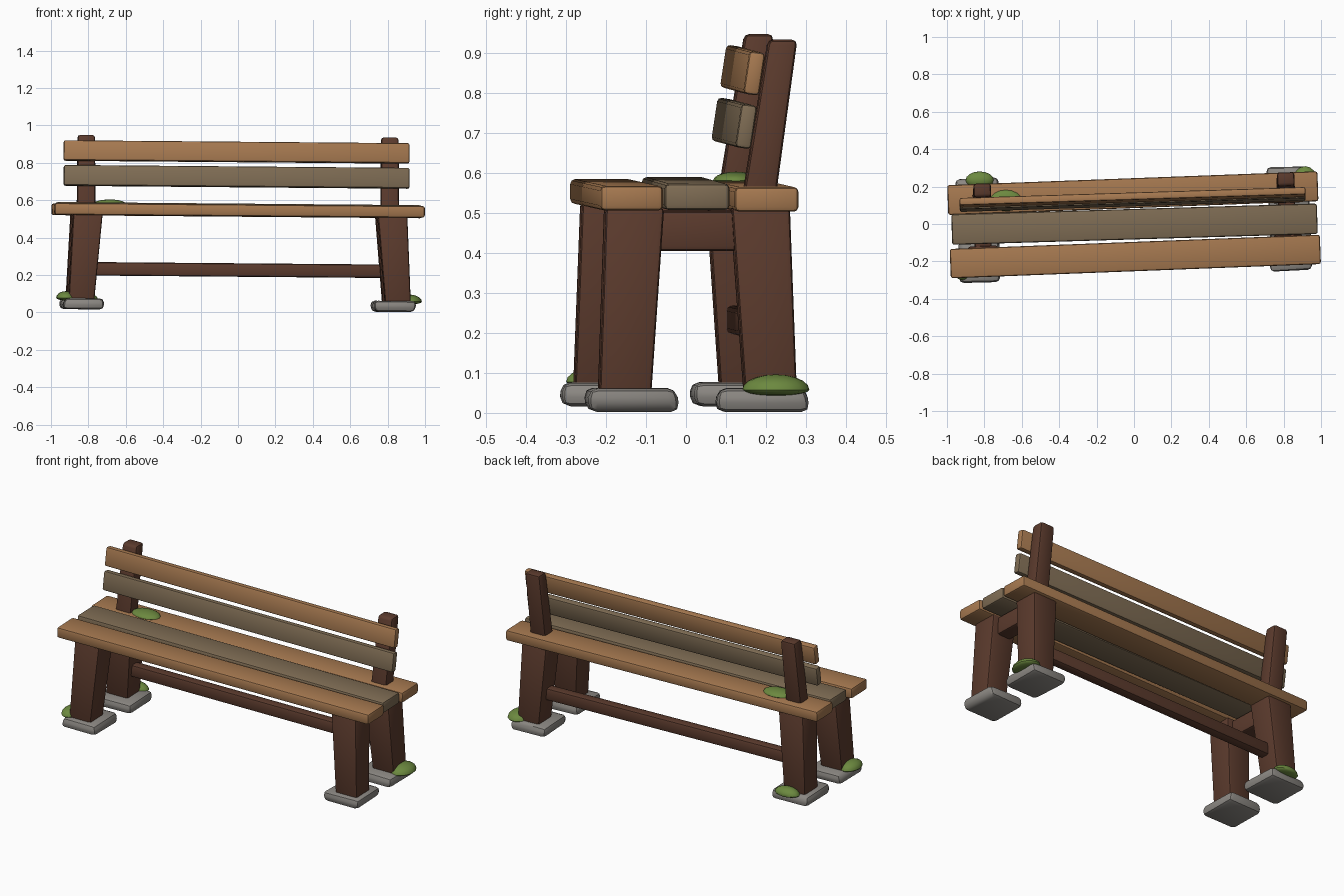
import bpy, bmesh, math, random
from mathutils import Matrix, Vector

if "Cube" in bpy.data.objects:
    bpy.data.objects.remove(bpy.data.objects["Cube"])

random.seed(4)

def material(name, rgb):
    m = bpy.data.materials.new(name)
    m.diffuse_color = (*rgb, 1)
    m.use_nodes = True
    m.node_tree.nodes["Principled BSDF"].inputs["Base Color"].default_value = m.diffuse_color
    return m

TAN = material("warm tan wood", (0.38, 0.19, 0.08))
GREY = material("weathered wood", (0.21, 0.15, 0.088))
DARK = material("dark brown wood", (0.105, 0.043, 0.026))
STONE = material("grey stone", (0.26, 0.245, 0.225))
MOSS = material("green moss", (0.15, 0.25, 0.05))

# the whole bench sits slightly turned and tilted
YAW, ROLL = 0.0365, 0.0085
WORLD = Matrix.Rotation(YAW, 4, 'Z') @ Matrix.Rotation(ROLL, 4, 'Y')

def finish(bm, name, mat, matrix):
    bmesh.ops.recalc_face_normals(bm, faces=bm.faces[:])
    me = bpy.data.meshes.new(name)
    bm.to_mesh(me)
    bm.free()
    me.materials.append(mat)
    ob = bpy.data.objects.new(name, me)
    bpy.context.collection.objects.link(ob)
    ob.matrix_world = matrix
    bpy.ops.object.select_all(action='DESELECT')
    ob.select_set(True)
    bpy.context.view_layer.objects.active = ob
    bpy.ops.object.shade_smooth_by_angle(angle=math.radians(40))
    return ob

def beam(name, mat, low, low_size, high, high_size, bevel=0.012, jitter=0.0, matrix=WORLD):
    """Rounded post between two horizontal rectangles."""
    bm = bmesh.new()
    bmesh.ops.create_cube(bm, size=1)
    for v in bm.verts:
        c, s = (high, high_size) if v.co.z > 0 else (low, low_size)
        j = [random.uniform(-jitter, jitter) for _ in range(2)]
        v.co = Vector((c[0] + v.co.x * s[0] + j[0], c[1] + v.co.y * s[1] + j[1], c[2]))
    bmesh.ops.bevel(bm, geom=bm.edges[:], offset=bevel, segments=2, profile=0.5, affect='EDGES')
    return finish(bm, name, mat, matrix)

def plank(name, mat, centre, size, yaw=0.0, lean=0.0, bevel=0.012):
    x, y, z = (s / 2 for s in size)
    m = (WORLD @ Matrix.Translation(centre) @ Matrix.Rotation(yaw, 4, 'Z')
         @ Matrix.Rotation(lean, 4, 'X'))
    return beam(name, mat, (0, 0, -z), size, (0, 0, z), size, bevel, matrix=m)

def moss(name, centre, radius, bottom=0.4):
    """Soft dome with a shallow underside."""
    bm = bmesh.new()
    bmesh.ops.create_uvsphere(bm, u_segments=16, v_segments=10, radius=1)
    for v in bm.verts:
        if v.co.z < 0:
            v.co.z *= bottom
        v.co = Vector((v.co.x * radius[0], v.co.y * radius[1], v.co.z * radius[2]))
    return finish(bm, name, MOSS, Matrix.Translation(centre) @ Matrix.Rotation(ROLL, 4, 'Y'))

# seat planks
plank("front_seat_plank", TAN, (-0.004, -0.174, 0.546), (1.98, 0.157, 0.062), 0.002)
plank("middle_seat_plank", GREY, (-0.002, -0.001, 0.549), (1.955, 0.163, 0.066), -0.007)
plank("back_seat_plank", TAN, (-0.005, 0.165, 0.543), (1.98, 0.16, 0.062), 0.001)

# backrest slats
plank("upper_back_slat", TAN, (-0.010, 0.142, 0.858), (1.85, 0.04, 0.108), -0.005, -0.15, 0.010)
plank("lower_back_slat", GREY, (-0.009, 0.121, 0.725), (1.85, 0.04, 0.110), -0.004, -0.15, 0.010)

# legs, posts, side rails and foot stones, mirrored left and right
for side, s in (("left", -1), ("right", 1)):
    for end, ty, by in (("front", -0.16, -0.185), ("back", 0.155, 0.18)):
        beam(f"{side}_{end}_leg", DARK, (s * 0.847, by, 0.055), (0.137, 0.13),
             (s * 0.815, ty, 0.522), (0.157, 0.146), 0.012)
        beam(f"{side}_{end}_foot_stone", STONE,
             (s * 0.832, by + 0.02 * (by < 0) - 0.02 * (by > 0), 0.010), (0.22, 0.225),
             (s * 0.832, by + 0.02 * (by < 0) - 0.02 * (by > 0), 0.069), (0.22, 0.225),
             0.023, 0.008)
    beam(f"{side}_back_post", DARK, (s * 0.812, 0.138, 0.45), (0.1, 0.085),
         (s * 0.812, 0.212, 0.942), (0.093, 0.072), 0.014)
    plank(f"{side}_side_rail", DARK, (s * 0.815, 0, 0.463), (0.09, 0.3, 0.1))

# long stretcher between the back legs
plank("stretcher", DARK, (0, 0.16, 0.227), (1.62, 0.06, 0.072), bevel=0.014)

# moss clumps
moss("front_left_moss", (-0.92, -0.225, 0.078), (0.052, 0.075, 0.036))
moss("back_left_moss", (-0.825, 0.235, 0.072), (0.075, 0.046, 0.036))
moss("back_right_moss", (0.915, 0.225, 0.058), (0.068, 0.084, 0.038))
moss("seat_moss", (-0.685, 0.125, 0.582), (0.085, 0.057, 0.022))
